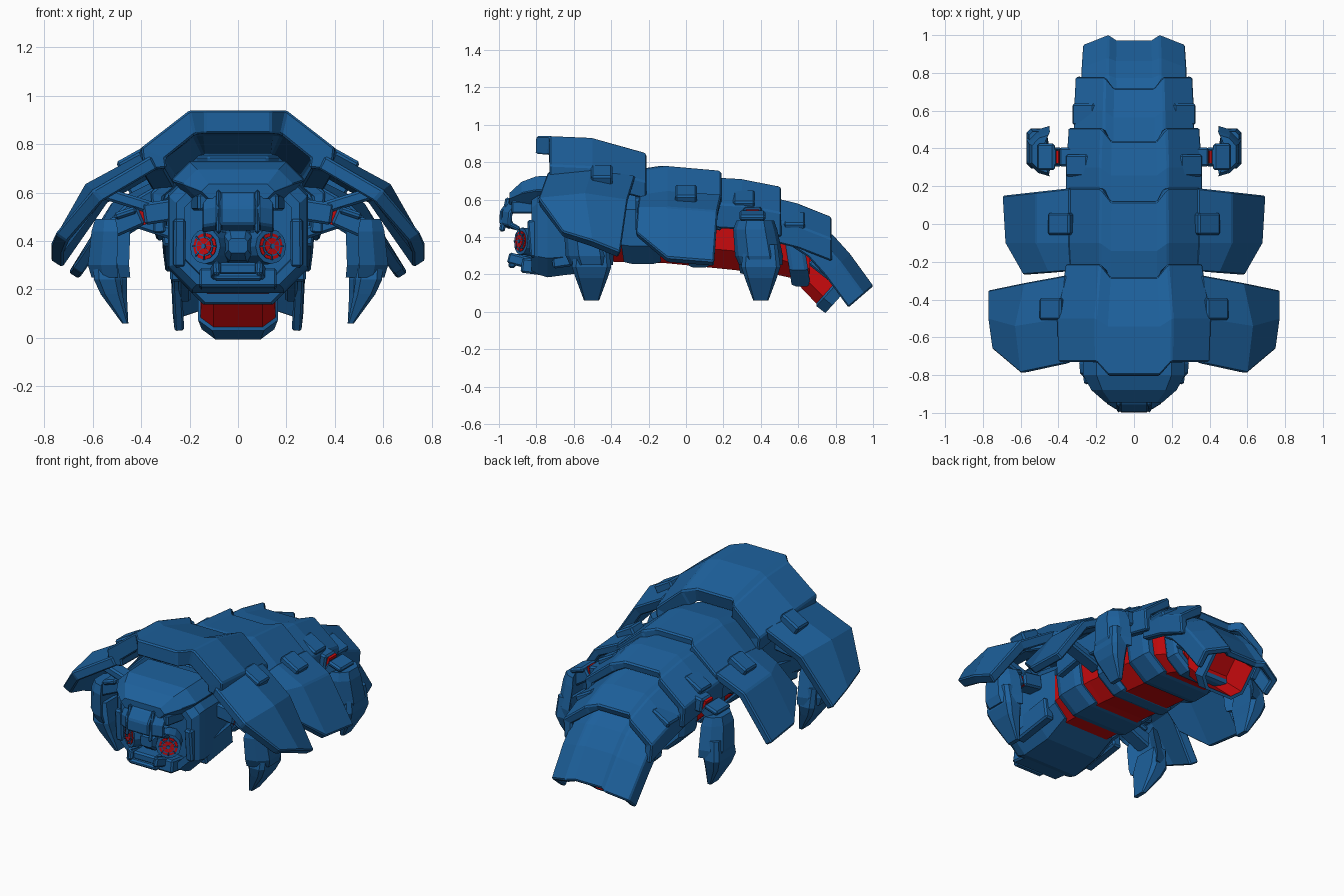
import bpy, bmesh, math
from mathutils import Vector, Matrix

if "Cube" in bpy.data.objects:
    bpy.data.objects.remove(bpy.data.objects["Cube"])


def material(name, rgb):
    m = bpy.data.materials.new(name)
    m.use_nodes = True
    m.diffuse_color = (*rgb, 1)
    bsdf = next(n for n in m.node_tree.nodes if n.type == 'BSDF_PRINCIPLED')
    bsdf.inputs["Base Color"].default_value = (*rgb, 1)
    return m


BLUE = material("armour blue", (0.012, 0.117, 0.33))
RED = material("inner red", (0.58, 0.003, 0.004))
Z = Vector((0, 0, 1))
X = Vector((1, 0, 0))


def finish(name, bm, mats, mirror=False, thick=0, bevel=0.0):
    me = bpy.data.meshes.new(name)
    bm.to_mesh(me)
    bm.free()
    for m in mats:
        me.materials.append(m)
    ob = bpy.data.objects.new(name, me)
    bpy.context.collection.objects.link(ob)
    if thick:
        s = ob.modifiers.new("thickness", 'SOLIDIFY')
        s.thickness, s.offset, s.use_even_offset = thick, -1, True
    if bevel:
        b = ob.modifiers.new("edges", 'BEVEL')
        b.width, b.segments, b.limit_method = bevel, 1, 'ANGLE'
    if mirror:
        ob.modifiers.new("mirror", 'MIRROR')
    return ob


def ring(c, hw, hh, up=Z, cut=0.4):
    """Chamfered rectangle around a centre."""
    k = cut * min(hw, hh)
    pts = [(hw, hh - k), (hw - k, hh), (k - hw, hh), (-hw, hh - k)]
    pts += [(-a, -b) for a, b in pts]
    return [Vector(c) + X * a + up * b for a, b in pts]


def loft(name, rings, mats=(BLUE,), recess=None, band=None, **kw):
    """Skin rings and cap the ends; a recess makes the last end a hollow."""
    if recess:
        scale, depth = recess
        a, b = (sum(r, Vector()) / len(r) for r in (rings[0], rings[-1]))
        push = (a - b).normalized() * depth
        lip = [b + (p - b) * scale for p in rings[-1]]
        rings = rings + [lip, [p + push for p in lip]]
    bm = bmesh.new()
    rows = [[bm.verts.new(p) for p in r] for r in rings]
    n = len(rows[0])
    for i, (a, b) in enumerate(zip(rows, rows[1:])):
        for j in range(n):
            f = bm.faces.new((a[j], a[(j + 1) % n], b[(j + 1) % n], b[j]))
            f.material_index = 1 if band and i in band else 0
    bm.faces.new(rows[0])
    bm.faces.new(rows[-1])
    bmesh.ops.recalc_face_normals(bm, faces=bm.faces)
    return finish(name, bm, mats, **kw)


def sheet(name, rows, thick, **kw):
    """Open grid of points facing up, given thickness below."""
    bm = bmesh.new()
    vs = [[bm.verts.new(p) for p in r] for r in rows]
    for a, b in zip(vs, vs[1:]):
        for j in range(len(a) - 1):
            bm.faces.new((a[j], a[j + 1], b[j + 1], b[j]))
    bm.normal_update()
    if sum(f.normal.z for f in bm.faces) < 0:
        bmesh.ops.reverse_faces(bm, faces=bm.faces)
    return finish(name, bm, (BLUE,), thick=thick, bevel=0.008, **kw)


def beam(name, p, q, w, h, mat=BLUE, mirror=True, bevel=0.01):
    p, q = Vector(p), Vector(q)
    d = q - p
    m = Matrix.Translation((p + q) / 2) @ d.to_track_quat('Y', 'Z').to_matrix().to_4x4()
    bm = bmesh.new()
    bmesh.ops.create_cube(bm, size=1, matrix=m @ Matrix.Diagonal((w, d.length, h, 1)))
    return finish(name, bm, (mat,), mirror=mirror, bevel=bevel)


def disc(name, c, d, r, depth, mat, sides=12):
    bm = bmesh.new()
    m = Matrix.Translation(c) @ Vector(d).to_track_quat('Z', 'Y').to_matrix().to_4x4()
    bmesh.ops.create_cone(bm, cap_ends=True, segments=sides, radius1=r, radius2=r,
                          depth=depth, matrix=m)
    return finish(name, bm, (mat,), mirror=True)


def shell(name, stations, hw, drops, tab, thick=0.05, down=(0, -1)):
    """Arched back plate: a tab in front and a matching notch behind."""
    half = [(0.34 * hw, 0, tab), (0.5 * hw, 0, 0), (hw, drops[0], 0), (0.97 * hw, drops[1], 0)]
    cols = [(-a, b, t) for a, b, t in reversed(half)] + half
    rows = []
    for i, (y, z, s) in enumerate(stations):
        shift = 1 if i in (0, len(stations) - 1) else 0.6
        rows.append([(x * s, y - t * shift + b * down[0], z + b * down[1])
                     for x, b, t in cols])
    sheet(name, rows, thick)


# Back armour, front to rear
shell("shoulder_shell", [(-.73, .94, 1), (-.5, .93, 1.02), (-.21, .85, .9)], .4, (.155, .25), .07, .095)
shell("back_shell", [(-.27, .75, 1), (-.1, .78, 1), (.19, .755, .98)], .36, (.15, .32), .07)
shell("waist_shell", [(.13, .72, 1), (.3, .71, 1), (.51, .67, .96)], .36, (.14, .27), .07)
shell("hip_shell", [(.44, .62, 1), (.6, .58, 1), (.78, .51, .97)], .318, (.12, .24), .06)
shell("tail_shell", [(.7, .47, .95), (.79, .41, 1), (.88, .31, 1), (1.005, .14, .97)],
      .278, (.07, .18), .03, .04, (-.76, -.65))

# Side plates, folded downward
sheet("front_wing", [[(.36, -.74, .75), (.6, -.79, .61), (.755, -.66, .43)],
                     [(.38, -.5, .77), (.63, -.54, .635), (.775, -.5, .38)],
                     [(.36, -.27, .73), (.58, -.31, .6), (.775, -.35, .32)]], .06, mirror=True)
sheet("rear_wing", [[(.33, -.25, .63), (.45, -.26, .56), (.59, -.27, .43)],
                    [(.34, -.1, .65), (.52, -.1, .56), (.685, -.1, .29)],
                    [(.34, .19, .63), (.52, .17, .54), (.7, .15, .27)]], .05, mirror=True)

# Hinge blocks joining the shells and side plates
for name, x, y, z in (("front_hinge", .425, -.45, .715), ("middle_hinge", .38, 0, .61),
                      ("waist_hinge", .285, .31, .58), ("hip_hinge", .25, .58, .465)):
    beam(name, (x - .058, y, z + .035), (x + .058, y, z - .03), .115, .09)
beam("front_wing_strut", (.24, -.55, .5), (.56, -.55, .6), .09, .05)
beam("rear_wing_strut", (.24, -.03, .42), (.48, -.03, .5), .09, .05)

# Red body core with armour ribs
loft("body_core", [ring((0, y, z), w, h, cut=.55) for y, z, w, h in (
    (-.45, .45, .25, .18), (-.1, .44, .25, .18), (.25, .41, .25, .185),
    (.48, .36, .23, .16), (.66, .29, .18, .13))], (RED,))
for i, (y, z, w, h, t) in enumerate(((-.26, .45, .28, .195, .1), (.04, .44, .28, .205, .055),
                                     (.35, .4, .28, .205, .09), (.59, .31, .23, .175, .05))):
    tilt = Vector((0, -.15, 1)).normalized()
    loft(f"belly_rib_{i + 1}", [ring((0, y + d * t, z), w * s, h * s, tilt, .5)
                                for d, s in ((-1, .95), (-.6, 1), (.6, 1), (1, .95))])

# Hollow tail
axis, up = Vector((0, .74, -.67)), Vector((0, .67, .74))
start = Vector((0, .58, .332))
loft("tail_tube", [ring(start + axis * d, w, h, up) for d, w, h in (
    (.08, .15, .12), (.28, .155, .135), (.29, .165, .145), (.35, .15, .14))],
    (RED, BLUE), recess=(.88, .2), band=(1, 2, 3))
beam("tail_bracket", (.22, .68, .29), (.22, .82, .18), .05, .09)


# Legs: crescent-section thigh guards and pointed claws
def crescent(x, y, z, w, d):
    pts = [(0, -.45), (0, .45), (-.45, .85), (-1, 1), (-.7, .4), (-.7, -.4), (-1, -1), (-.45, -.85)]
    return [Vector((x + a * w, y + b * d, z)) for a, b in pts]


for name, y0, dx in (("front_leg", -.515, 0), ("rear_leg", .39, -.05)):
    loft(name + "_thigh", [crescent(x + dx, y0 + s, z, w, d) for s, z, x, w, d in (
        (-.02, .49, .59, .085, .1), (-.02, .44, .605, .11, .118),
        (0, .3, .62, .12, .128), (.01, .25, .605, .11, .115))], mirror=True)
    loft(name + "_claw", [ring((x + dx * (z - .06) * 3, y0 + .01, z), w, d, Vector((0, 1, 0)))
                          for z, x, w, d in ((.36, .555, .045, .09), (.24, .54, .055, .105),
                                             (.18, .522, .045, .085), (.06, .466, .013, .04))], mirror=True)
    ya = y0 - .035
    beam(name + "_arm", (.26, ya, .53), (.39, ya, .51), .1, .09)
    beam(name + "_joint_ring", (.388, ya, .508), (.402, ya, .504), .07, .08, RED, bevel=0)
    beam(name + "_elbow", (.4, ya, .505), (.57 + dx, ya, .43), .1, .08)
    beam(name + "_elbow_guard", (.42, ya, .53), (.51, ya, .5), .14, .03)

# Head block with an open face
loft("head", [ring((0, y, z), w, h) for y, z, w, h in (
    (-.4, .46, .25, .18), (-.55, .44, .27, .23), (-.74, .44, .29, .255),
    (-.79, .44, .285, .24), (-.825, .43, .255, .21))], recess=(.86, .06))
loft("brow", [ring((0, y, z), w, h, cut=.95) for y, z, w, h in (
    (-.6, .655, .27, .075), (-.8, .65, .27, .075), (-.88, .635, .225, .06), (-.945, .605, .15, .03))])
beam("cheek_guard", (.25, -.72, .4), (.24, -.84, .39), .05, .2)
beam("chin", (0, -.72, .23), (0, -.88, .25), .32, .08, mirror=False)
beam("chest_side", (.25, -.72, .3), (.25, -.45, .34), .06, .14)

# Visor arch over the face
visor = [(.44, -.94), (.47, -.998), (.54, -.995), (.6, -.95), (.62, -.88)]
sheet("visor_centre", [[(-.075, y, z), (.075, y, z)] for z, y in visor], .025)
sheet("visor_side", [[(.085, y + .01, z), (.15, y + .05, z - .01)] for z, y in visor],
      .025, mirror=True)
beam("visor_rail", (.08, -.985, .43), (.08, -.95, .61), .018, .03)
beam("visor_mount", (.17, -.8, .56), (.14, -.93, .56), .05, .07)

# Nose, jaw and mouth plates
loft("nose", [ring((0, y, .38), w, h) for y, w, h in ((-.76, .07, .07), (-.87, .055, .06), (-.91, .04, .03))])
beam("jaw_bar", (0, -.78, .285), (0, -.93, .285), .16, .05, mirror=False)
beam("jaw_lip", (0, -.91, .25), (0, -.95, .25), .2, .03, mirror=False)
beam("jaw_side", (.11, -.8, .25), (.085, -.95, .29), .03, .06)

# Eyes: stepped discs turned outward
look = Vector((.5, -.86, .05)).normalized()
eye = Vector((.108, -.835, .375))
for name, r, depth, mat in (("eye_socket", .073, .11, BLUE), ("eye_outer", .055, .118, RED),
                            ("eye_middle", .042, .126, BLUE), ("eye_inner", .035, .134, RED),
                            ("eye_pupil", .01, .142, BLUE)):
    disc(name, eye, look, r, depth, mat)
across = look.cross(Z).normalized()
for i in range(4):
    a = math.pi * i / 4
    v = across * math.cos(a) + look.cross(across) * math.sin(a)
    c = eye + look * .064
    beam(f"eye_spoke_{i + 1}", c - v * .056, c + v * .056, .006, .006, bevel=0)
